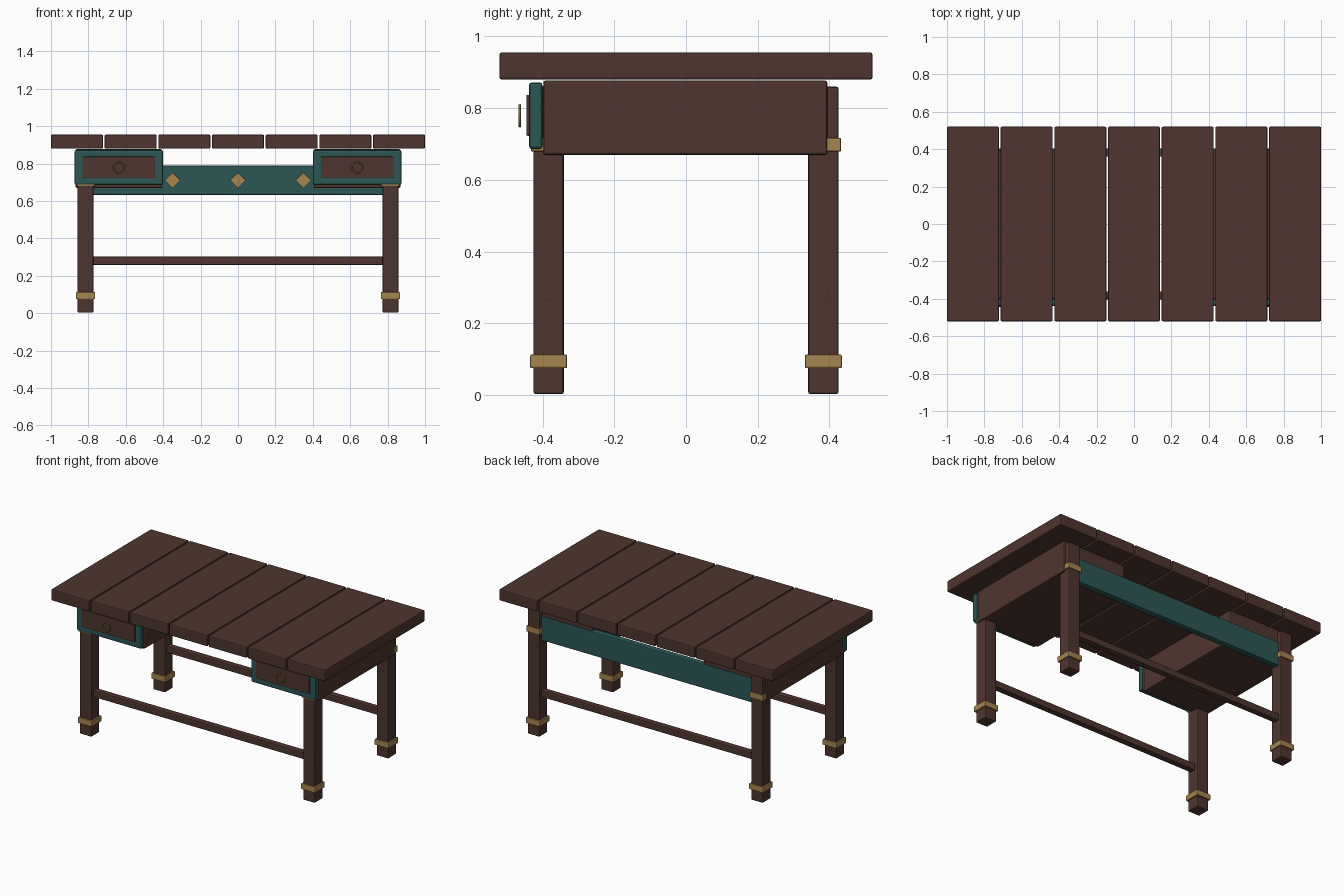
import bpy, bmesh, math
from mathutils import Matrix

if "Cube" in bpy.data.objects:
    bpy.data.objects.remove(bpy.data.objects["Cube"])


def mat(name, rgb):
    m = bpy.data.materials.new(name)
    m.diffuse_color = (*rgb, 1)
    m.use_nodes = True
    m.node_tree.nodes["Principled BSDF"].inputs["Base Color"].default_value = m.diffuse_color
    return m


WOOD = mat("dark brown wood", (0.078, 0.036, 0.028))
TEAL = mat("teal paint", (0.025, 0.095, 0.093))
GOLD = mat("brass", (0.376, 0.235, 0.080))


def box(name, lo, hi, m, bevel=0.006, rot_y=0.0):
    """Bevelled box between two corners, optionally turned about its y axis."""
    c = [(a + b) / 2 for a, b in zip(lo, hi)]
    s = [b - a for a, b in zip(lo, hi)]
    bm = bmesh.new()
    bmesh.ops.create_cube(bm, size=1)
    bmesh.ops.scale(bm, vec=s, verts=bm.verts)
    if bevel:
        bmesh.ops.bevel(bm, geom=bm.edges[:], offset=bevel, segments=2,
                        profile=0.5, affect='EDGES')
    bmesh.ops.rotate(bm, cent=(0, 0, 0), verts=bm.verts,
                     matrix=Matrix.Rotation(rot_y, 3, 'Y'))
    me = bpy.data.meshes.new(name)
    bm.to_mesh(me)
    bm.free()
    me.materials.append(m)
    ob = bpy.data.objects.new(name, me)
    ob.location = c
    bpy.context.collection.objects.link(ob)
    return ob


# Table top planks
pitch, width = 2 / 7, 0.278
for i in range(7):
    x = (i - 3) * 0.287
    box(f"top_plank_{i + 1}", (x - width / 2, -0.52, 0.88),
        (x + width / 2, 0.52, 0.955), WOOD)

# Legs with brass bands
LX, LY = 0.815, 0.383
for sx, side in ((-1, "left"), (1, "right")):
    for sy, end in ((-1, "front"), (1, "back")):
        x, y = sx * LX, sy * LY
        h = 0.0425
        box(f"{end}_{side}_leg", (x - h, y - h, 0.003), (x + h, y + h, 0.86), WOOD)
        for label, z, b in (("lower", 0.094, 0.0515), ("upper", 0.698, 0.0495)):
            box(f"{end}_{side}_{label}_band", (x - b, y - b, z - 0.019),
                (x + b, y + b, z + 0.019), GOLD, 0.004)

# Long stretchers between the legs
for sy, end in ((-1, "front"), (1, "back")):
    box(f"{end}_stretcher", (-0.858, sy * LY - 0.021, 0.258),
        (0.858, sy * LY + 0.021, 0.303), WOOD)

# Back apron with diamond studs on its inner face
box("back_apron", (-0.785, 0.361, 0.632), (0.785, 0.403, 0.79), TEAL)
for i, x in enumerate((-0.35, 0, 0.35)):
    box(f"diamond_stud_{i + 1}", (x - 0.03, 0.347, 0.68), (x + 0.03, 0.365, 0.74),
        GOLD, 0.003, math.pi / 4)

# Drawer units: case, teal front, inset panel and ring pull
for sx, side in ((-1, "left"), (1, "right")):
    x = sx * 0.637
    box(f"{side}_drawer_case", (x - 0.231, -0.398, 0.67), (x + 0.231, 0.394, 0.877), WOOD)
    box(f"{side}_drawer_front", (x - 0.236, -0.438, 0.686), (x + 0.236, -0.40, 0.872),
        TEAL, 0.009)
    box(f"{side}_drawer_panel", (x - 0.194, -0.445, 0.723), (x + 0.194, -0.425, 0.837),
        WOOD, 0.003)
    bpy.ops.mesh.primitive_torus_add(
        major_segments=20, minor_segments=6, major_radius=0.029, minor_radius=0.004,
        location=(x, -0.463, 0.779), rotation=(math.pi / 2, 0, 0))
    ring = bpy.context.object
    ring.name = f"{side}_ring_pull"
    ring.data.materials.append(GOLD)
